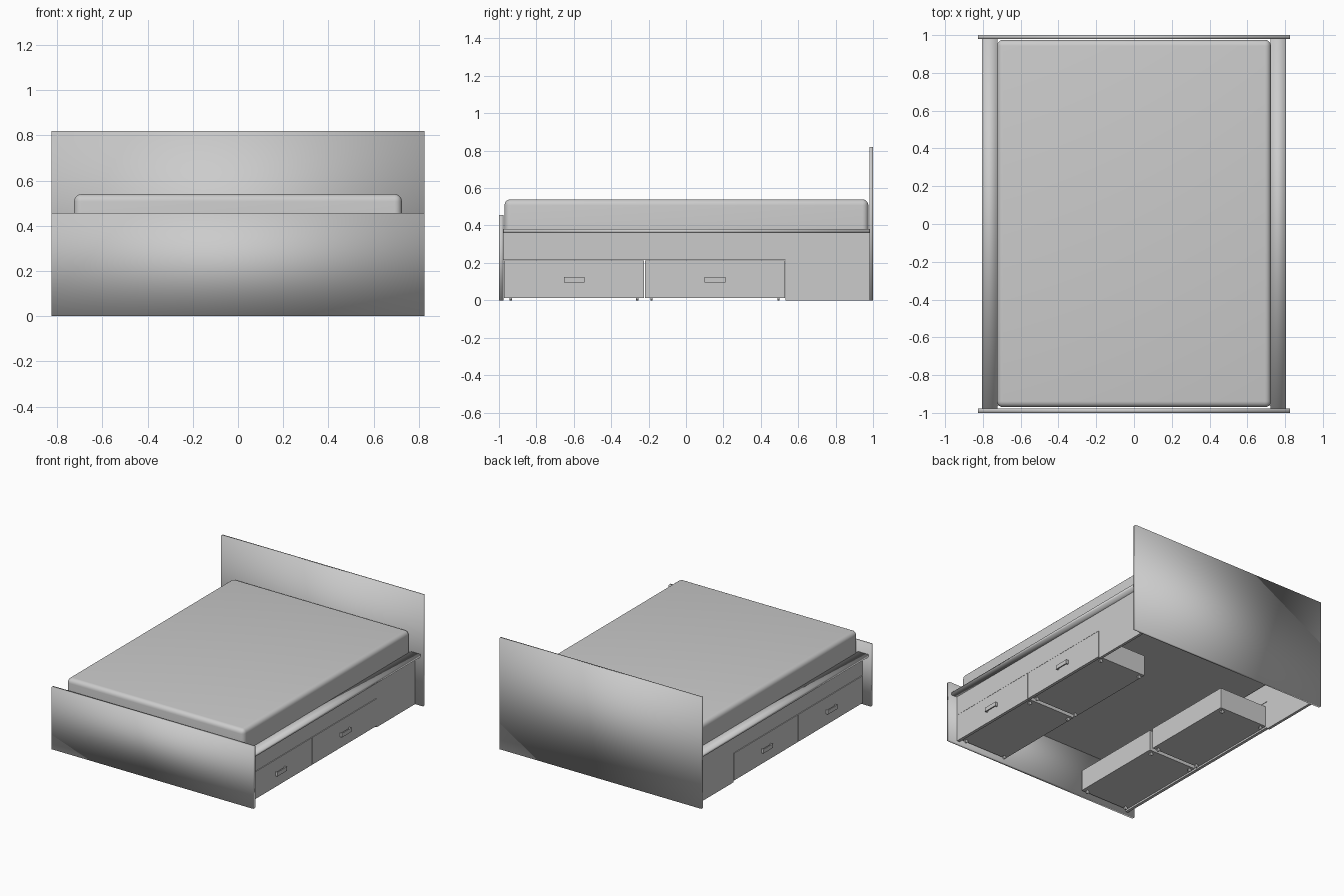
import bpy
import bmesh
import math
from mathutils import Vector

cube = bpy.data.objects.get("Cube")
if cube:
    bpy.data.objects.remove(cube, do_unlink=True)

# One plain grey for the whole bed
grey = bpy.data.materials.new("plain grey")
grey.use_nodes = True
grey.diffuse_color = (0.6, 0.6, 0.6, 1)
grey.node_tree.nodes["Principled BSDF"].inputs["Base Color"].default_value = (0.6, 0.6, 0.6, 1)


def finish(name, bm, smooth=False):
    """Turn a bmesh into a named grey object."""
    bmesh.ops.recalc_face_normals(bm, faces=bm.faces)
    mesh = bpy.data.meshes.new(name)
    bm.to_mesh(mesh)
    bm.free()
    mesh.materials.append(grey)
    for poly in mesh.polygons:
        poly.use_smooth = smooth
    obj = bpy.data.objects.new(name, mesh)
    bpy.context.collection.objects.link(obj)
    return obj


def add_box(bm, low, high):
    """Add a box between two corners to a bmesh."""
    low, high = Vector(low), Vector(high)
    verts = bmesh.ops.create_cube(bm, size=1)["verts"]
    for v in verts:
        v.co = (low + high) / 2 + v.co * (high - low)
    return verts


def box(name, low, high, smooth=False):
    bm = bmesh.new()
    add_box(bm, low, high)
    return finish(name, bm, smooth)


# End boards
box("footboard", (-0.825, -1, 0), (0.825, -0.977, 0.457), smooth=True)
box("headboard", (-0.825, 0.98, 0), (0.825, 1, 0.82), smooth=True)

# Mattress with rounded upright and upper edges
bm = bmesh.new()
add_box(bm, (-0.725, -0.97, 0.34), (0.725, 0.975, 0.54))
edges = [e for e in bm.edges if max(v.co.z for v in e.verts) > 0.5]
bmesh.ops.bevel(bm, geom=edges, offset=0.032, segments=5, profile=0.5, affect="EDGES")
mattress = finish("mattress", bm)
bpy.context.view_layer.objects.active = mattress
mattress.select_set(True)
bpy.ops.object.shade_smooth_by_angle(angle=math.radians(40))
mattress.select_set(False)

FRONT = 0.76          # outer face of the side panels
SEAMS = (-0.975, -0.222, 0.532)
DRAWER_TOP = 0.216

for side, s in (("left", 1), ("right", -1)):
    # Ledge that overhangs the side panel
    box(side + "_ledge", (s * 0.722, -0.977, 0.36), (s * 0.805, 0.98, 0.38), smooth=True)

    # L-shaped side panel that leaves room for the drawers
    outline = [(SEAMS[0], DRAWER_TOP), (SEAMS[2], DRAWER_TOP), (SEAMS[2], 0),
               (0.98, 0), (0.98, 0.36), (SEAMS[0], 0.36)]
    bm = bmesh.new()
    face = bm.faces.new([bm.verts.new((s * (FRONT - 0.02), y, z)) for y, z in outline])
    ext = bmesh.ops.extrude_face_region(bm, geom=[face])["geom"]
    bmesh.ops.translate(bm, vec=(s * 0.02, 0, 0),
                        verts=[g for g in ext if isinstance(g, bmesh.types.BMVert)])
    finish(side + "_side_panel", bm)

    for label, a, b in (("foot", SEAMS[0], SEAMS[1]), ("head", SEAMS[1], SEAMS[2])):
        name = side + "_" + label + "_drawer"
        y0, y1 = a + 0.003, b - 0.003
        box(name + "_front", (s * (FRONT - 0.02), y0, 0.012),
            (s * (FRONT + 0.002), y1, DRAWER_TOP - 0.003))

        # Open box behind the drawer front
        x0, x1 = 0.34, FRONT - 0.02
        w0, w1 = y0 + 0.012, y1 - 0.012
        bm = bmesh.new()
        add_box(bm, (s * x0, w0, 0.025), (s * x1, w1, 0.035))
        add_box(bm, (s * x0, w0, 0.035), (s * (x0 + 0.012), w1, 0.18))
        for wall in (w0, w1 - 0.012):
            add_box(bm, (s * (x0 + 0.012), wall, 0.035), (s * x1, wall + 0.012, 0.18))
        finish(name + "_box", bm)

        # Bar handle on two short posts
        mid = (a + b) / 2
        bm = bmesh.new()
        add_box(bm, (s * (FRONT + 0.012), mid - 0.055, 0.095), (s * (FRONT + 0.02), mid + 0.055, 0.125))
        for end in (mid - 0.055, mid + 0.045):
            add_box(bm, (s * FRONT, end, 0.095), (s * (FRONT + 0.012), end + 0.01, 0.125))
        finish(name + "_handle", bm)

        # Small wheels under the corners
        bm = bmesh.new()
        for x in (x0 + 0.03, x1 - 0.03):
            for y in (y0 + 0.035, y1 - 0.035):
                made = bmesh.ops.create_cone(bm, cap_ends=True, segments=12,
                                             radius1=0.0125, radius2=0.0125, depth=0.012)
                for v in made["verts"]:
                    v.co = (s * x + v.co.x, y + v.co.z, 0.0125 + v.co.y)
        finish(name + "_wheels", bm)
